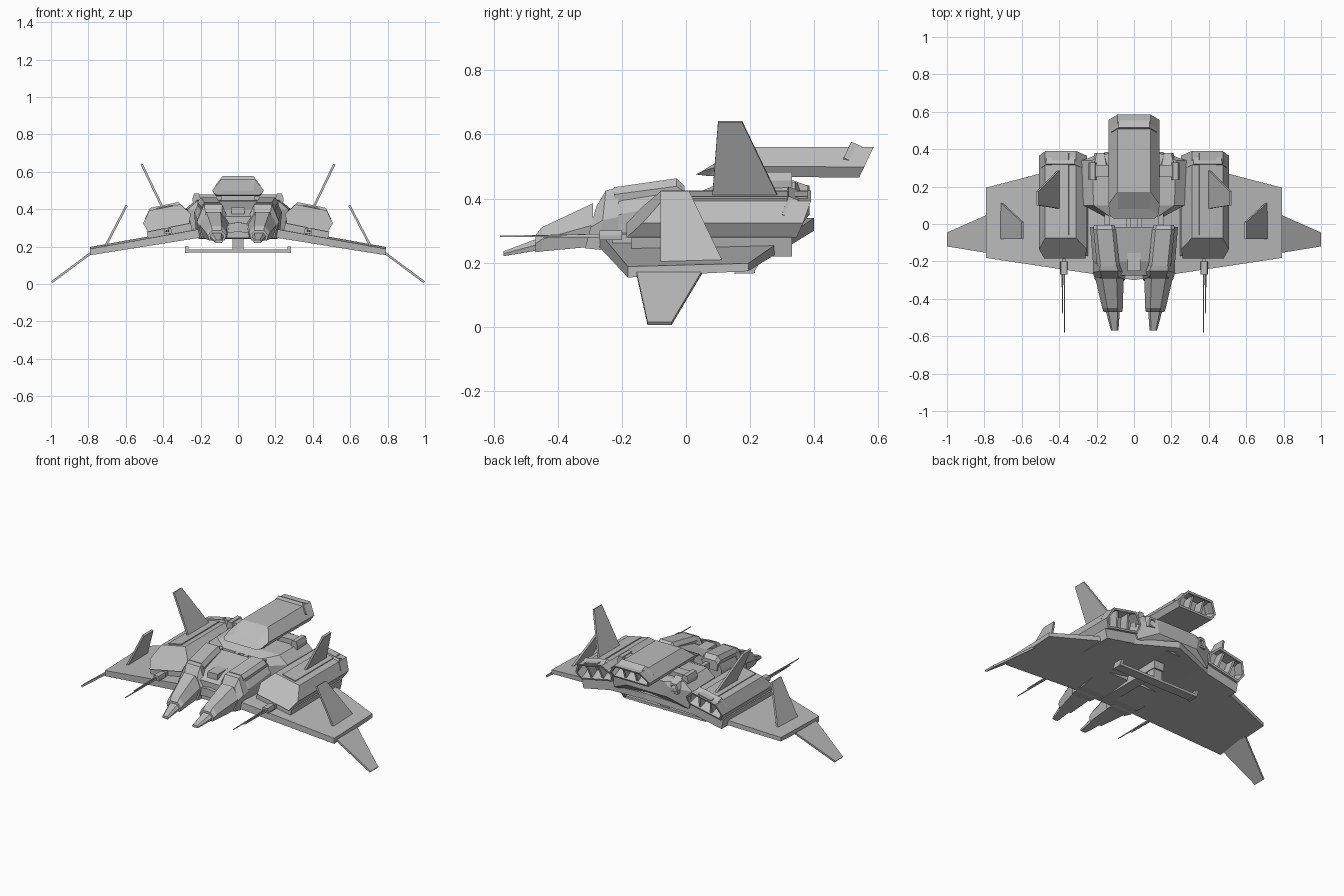
import bpy, bmesh
from mathutils import Vector, Matrix

if "Cube" in bpy.data.objects:
    bpy.data.objects.remove(bpy.data.objects["Cube"])

# One flat colour for the whole craft
shade = .5
grey = bpy.data.materials.new("hull grey")
grey.use_nodes = True
grey.diffuse_color = (shade, shade, shade, 1)
grey.node_tree.nodes["Principled BSDF"].inputs["Base Color"].default_value = grey.diffuse_color

NACELLE_CENTRE = Vector((.38, 0, .35))
NACELLE_ROLL = Matrix.Rotation(.2, 3, 'Y')


def loft(name, rings, mirror, first_cap=True, recess=0, rolled=False):
    """Skin matching rings, optionally hollowing the last cap and rolling to the wing slope."""
    bm = bmesh.new()
    loops = [[bm.verts.new(point) for point in ring] for ring in rings]
    for near, far in zip(loops, loops[1:]):
        for i in range(len(near)):
            bm.faces.new((near[i - 1], near[i], far[i], far[i - 1]))
    if first_cap:
        bm.faces.new(loops[0])
    last_cap = bm.faces.new(loops[-1])
    bmesh.ops.recalc_face_normals(bm, faces=bm.faces)
    if recess:
        bmesh.ops.inset_region(bm, faces=[last_cap], thickness=.014)
        bmesh.ops.inset_region(bm, faces=[last_cap], thickness=.002, depth=-recess)
    if rolled:
        bmesh.ops.rotate(bm, verts=bm.verts, cent=NACELLE_CENTRE, matrix=NACELLE_ROLL)
    mesh = bpy.data.meshes.new(name)
    bm.to_mesh(mesh)
    bm.free()
    mesh.materials.append(grey)
    part = bpy.data.objects.new(name, mesh)
    bpy.context.collection.objects.link(part)
    if mirror:
        part.modifiers.new("Mirror", 'MIRROR')


def hull(name, *stations, x=0, toe=0, bevel=.35, waist=.5, **options):
    """Six-sided body through stations of (y, half width, bottom, top, lean of the top in y).
    The centre line shifts by toe along y; parts off the centre are mirrored."""
    rings = []
    for y, half, bottom, top, lean in stations:
        centre = x + toe * y
        outline = ((bevel * .4, 0), (0, waist), (bevel, 1))
        right = [(half * (1 - cut), level) for cut, level in outline]
        left = [(-offset, level) for offset, level in reversed(right)]
        rings.append([(centre + offset, y + lean * level, bottom + (top - bottom) * level)
                      for offset, level in right + left])
    loft(name, rings, mirror=x != 0, **options)


def block(name, half, front, rear, bottom, top, lean=0, bevel=0, **options):
    """Straight bar along y with one constant section."""
    hull(name, (front, half, bottom, top, lean), (rear, half, bottom, top, lean),
         bevel=bevel, **options)


def fin(name, root, tip, thickness=.012):
    """Thin plate between two edges, each given as (x, z, front, rear)."""
    corners = []
    for (x, z, front, rear), order in ((root, 1), (tip, -1)):
        corners += [Vector((x, y, z)) for y in (front, rear)][::order]
    normal = (corners[1] - corners[0]).cross(corners[-1] - corners[0]).normalized()
    shift = normal * thickness / 2
    loft(name, [[c - shift for c in corners], [c + shift for c in corners]], mirror=True)


def wing_section(x):
    """Chord narrows and droops steadily along the span."""
    front, rear = .15 * x - .3, .4 - .26 * x
    low, high = .28 - .16 * x, .34 - .18 * x
    return [(x, front, low), (x, rear, low + .02), (x, rear, high), (x, front, high - .01)]


# Drooping main wings with their fins
loft("main_wing", [wing_section(x) for x in (0, .2, .79)], mirror=True, first_cap=False)
fin("wing_tip", (.78, .17, -.155, .05), (.995, .01, -.12, -.045))
fin("wing_fin", (.715, .19, -.08, .12), (.595, .42, -.08, .01))
fin("tail_fin", (.39, .38, .08, .3), (.515, .64, .1, .175))

# Engine nacelles, rolled to sit on the wings
nacelle = dict(x=NACELLE_CENTRE.x, rolled=True)
hull("engine_nacelle", (-.185, .13, .3, .41, .11), (.345, .13, .3, .41, .045),
     recess=.07, waist=.45, **nacelle)
block("nacelle_skirt", .12, -.17, .33, .24, .302, **nacelle)
block("nacelle_top_rib", .045, -.06, .38, .4, .416, **nacelle)
for side, x in (("inner", .34), ("outer", .42)):
    block(side + "_exhaust_divider", .006, .28, .34, .31, .4, lean=.03, x=x, rolled=True)

# Raised central pod with a hollow tail
hull("top_pod", (.03, .13, .475, .5, .05), (.07, .137, .47, .56, .1),
     (.54, .137, .465, .56, .045), waist=.35, recess=.07)
block("pod_exhaust_divider", .006, .47, .535, .475, .55, lean=.03, x=.04)
block("pod_mount", .09, .12, .33, .42, .48)

# Rear hull under the pod, with its cross arm and struts
hull("rear_hull", (.04, .16, .3, .42, 0), (.1, .27, .29, .445, 0),
     (.34, .28, .29, .45, 0), (.385, .15, .35, .44, 0), bevel=.2, waist=.7)
hull("rear_vent", (.31, .05, .38, .465, 0), (.38, .03, .38, .44, 0), x=.18, recess=.02)
block("cross_arm", .24, .25, .315, .44, .478, bevel=.05)
block("arm_end", .022, .235, .33, .43, .483, x=.222, bevel=.4)
for side, x in (("inner", .03), ("outer", .145)):
    block(side + "_neck_strut", .013, -.03, .1, .38, .42, x=x)

# Front deck and keel
hull("front_deck", (-.275, .2, .245, .36, 0), (-.2, .22, .24, .4, 0),
     (-.015, .235, .26, .44, 0), bevel=.12, waist=.7)
block("centre_keel", .035, -.25, .22, .24, .41)

# Twin noses, toed in towards the front
nose = dict(x=.16, toe=.1)
hull("shoulder_block", (-.225, .06, .36, .435, 0), (-.03, .06, .38, .463, 0),
     (-.005, .055, .38, .44, 0), waist=.7, bevel=.3, **nose)
hull("nose_collar", (-.315, .08, .245, .375, .035), (-.27, .087, .24, .425, .02),
     (-.21, .08, .25, .435, 0), bevel=.45, **nose)
hull("nose_pod", (-.47, .05, .232, .285, 0), (-.45, .055, .235, .31, 0),
     (-.29, .076, .25, .385, 0), bevel=.5, **nose)
hull("nose_tip", (-.57, .02, .22, .235, 0), (-.45, .04, .24, .28, 0), **nose)

# Wing guns with a long and a short barrel
gun = dict(x=.375)
block("gun_mount", .02, -.27, -.2, .27, .3, bevel=.2, **gun)
block("gun_pylon", .01, -.23, -.17, .23, .29, **gun)
for name, x, muzzle in (("long_barrel", .372, -.58), ("short_barrel", .383, -.48)):
    hull(name, (muzzle, .002, .28, .284, 0), (-.26, .004, .278, .29, 0), x=x)

# Landing skid under the belly
block("skid_bar", .28, .155, .215, .168, .184)
block("skid_end", .01, .15, .21, .166, .2, lean=.02, x=.274)
block("skid_post", .03, .155, .21, .175, .3)
